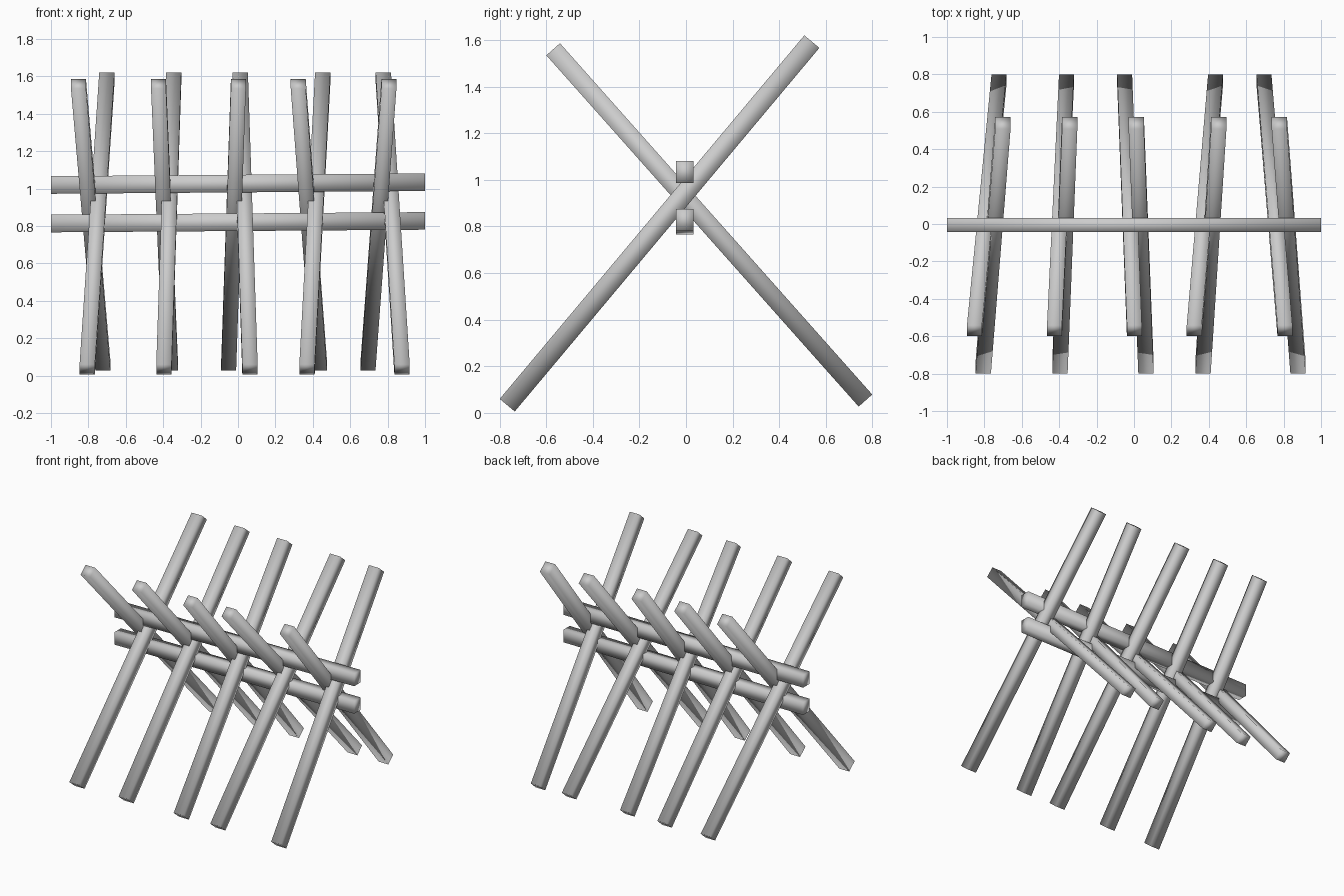
import bpy, bmesh
from mathutils import Vector

if "Cube" in bpy.data.objects:
    bpy.data.objects.remove(bpy.data.objects["Cube"])


def bar(name, a, b, u, v):
    """Four-sided bar from a to b; u and v are half-size vectors of the section."""
    bm = bmesh.new()
    a, b, u, v = Vector(a), Vector(b), Vector(u), Vector(v)
    bmesh.ops.create_cube(bm, size=2)
    for p in bm.verts:
        x, y, z = p.co
        p.co = (a if z < 0 else b) + u * x + v * y
    bmesh.ops.recalc_face_normals(bm, faces=bm.faces)
    for f in bm.faces:
        f.smooth = True
    me = bpy.data.meshes.new(name)
    bm.to_mesh(me)
    bm.free()
    ob = bpy.data.objects.new(name, me)
    bpy.context.collection.objects.link(ob)
    return ob


def poles(name, low, high, xs, half_x, half_t):
    """Row of leaning poles; low/high are (y, z), xs are (x low, x high)."""
    d = Vector((0, high[0] - low[0], high[1] - low[1])).normalized()
    n = Vector((0, -d.z, d.y)) * half_t
    for i, (x0, x1) in enumerate(xs):
        bar(f"{name}_{i + 1}", (x0, *low), (x1, *high), (half_x, 0, 0), n)


# Poles with the foot at the front
poles("front_foot_pole", (-0.767, 0.033), (0.54, 1.593),
      [(-0.806, -0.701), (-0.396, -0.344), (0.064, 0.012),
       (0.369, 0.453), (0.877, 0.777)], 0.041, 0.042)

# Poles with the foot at the back
poles("back_foot_pole", (0.77, 0.053), (-0.57, 1.56),
      [(-0.722, -0.853), (-0.361, -0.425), (-0.05, 0.002),
       (0.436, 0.322), (0.695, 0.807)], 0.04, 0.039)

# Rails that clamp the crossings from above and below
for name, z0, z1 in (("upper_rail", 1.019, 1.034), ("lower_rail", 0.813, 0.827)):
    bar(name, (-1, -0.005, z0), (1, -0.005, z1), (0, 0.038, 0), (0, 0, 0.047))
